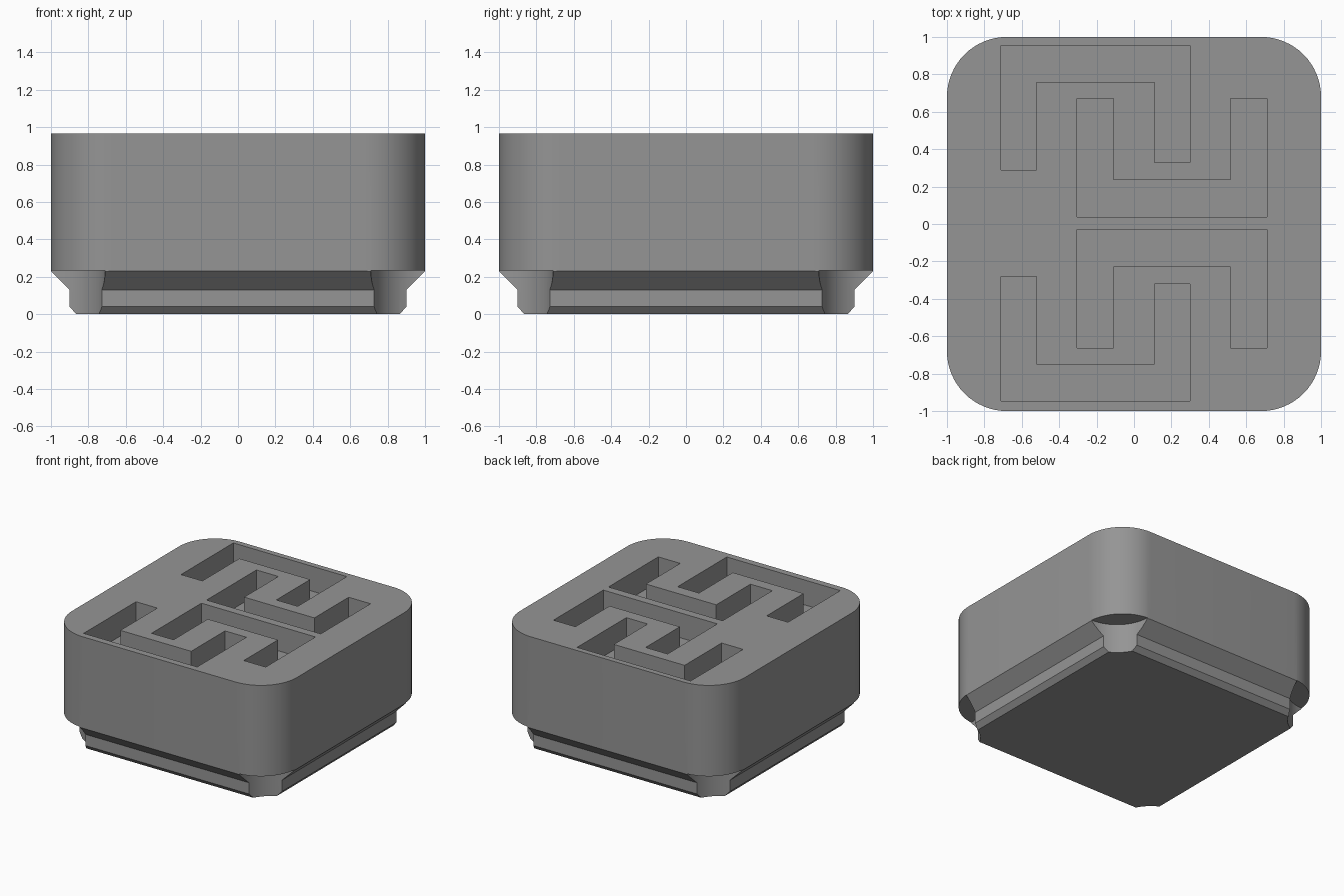
import bpy, bmesh, math

if "Cube" in bpy.data.objects:
    bpy.data.objects.remove(bpy.data.objects["Cube"])

TOP = 0.965          # height of the block
GROOVE_DEPTH = 0.2

grey = bpy.data.materials.new("mid_grey")
grey.diffuse_color = (0.3, 0.3, 0.3, 1)
grey.use_nodes = True
grey.node_tree.nodes["Principled BSDF"].inputs["Base Color"].default_value = grey.diffuse_color


def loft(name, rings):
    """Closed solid through rings of (x, y, z) points."""
    bm = bmesh.new()
    loops = [[bm.verts.new(p) for p in ring] for ring in rings]
    n = len(loops[0])
    for a, b in zip(loops, loops[1:]):
        for i in range(n):
            j = (i + 1) % n
            bm.faces.new((a[i], a[j], b[j], b[i]))
    bm.faces.new(loops[0][::-1])
    bm.faces.new(loops[-1])
    bmesh.ops.recalc_face_normals(bm, faces=bm.faces)
    mesh = bpy.data.meshes.new(name)
    bm.to_mesh(mesh)
    bm.free()
    mesh.materials.append(grey)
    obj = bpy.data.objects.new(name, mesh)
    bpy.context.collection.objects.link(obj)
    return obj


def prism(name, outline, z0, z1):
    return loft(name, [[(x, y, z) for x, y in outline] for z in (z0, z1)])


def arc(cx, cy, r, start, sweep, steps):
    return [(cx + r * math.cos(math.radians(start + sweep * i / steps)),
             cy + r * math.sin(math.radians(start + sweep * i / steps)))
            for i in range(steps + 1)]


def square(h, z):
    return [(-h, -h, z), (h, -h, z), (h, h, z), (-h, h, z)]


def cut(obj, cutter, operation="DIFFERENCE"):
    mod = obj.modifiers.new("cut", "BOOLEAN")
    mod.operation = operation
    mod.solver = "EXACT"
    mod.object = cutter
    bpy.context.view_layer.objects.active = obj
    bpy.ops.object.modifier_apply(modifier=mod.name)
    bpy.data.objects.remove(cutter, do_unlink=True)


# stepped foot flaring out at 45 degrees into the block
block = loft("block", [square(0.865, 0), square(0.9, 0.04), square(0.9, 0.13),
                       square(1.1, 0.33), square(1.1, 1.2)])

# rounded-square outer wall
R = 0.32
outline = []
for k, (sx, sy) in enumerate([(1, 1), (-1, 1), (-1, -1), (1, -1)]):
    outline += arc(sx * (1 - R), sy * (1 - R), R, 90 * k, 90, 16)
cut(block, prism("outer_wall", outline, -0.2, TOP), "INTERSECT")

# concave notches under the four corners
for sx in (-1, 1):
    for sy in (-1, 1):
        circle = arc(sx, sy, 0.29, 0, 360, 64)[:-1]
        cut(block, prism("corner_notch", circle, -0.2, 0.234))

# interlocking grooves in the top, mirrored front to back
long_groove = [(-0.71, 0.955), (-0.71, 0.29), (-0.52, 0.29), (-0.52, 0.76),
               (0.11, 0.76), (0.11, 0.33), (0.30, 0.33), (0.30, 0.955)]
fork_groove = [(-0.305, 0.67), (-0.305, 0.037), (0.71, 0.037), (0.71, 0.67),
               (0.515, 0.67), (0.515, 0.235), (-0.11, 0.235), (-0.11, 0.67)]
for shape in (long_groove, fork_groove):
    for side in (1, -1):
        points = [(x, side * (y - 0.004) + 0.004) for x, y in shape]
        cut(block, prism("groove", points, TOP - GROOVE_DEPTH, TOP + 0.2))

# smooth corners, crisp edges
bpy.ops.object.select_all(action="DESELECT")
block.select_set(True)
bpy.context.view_layer.objects.active = block
bpy.ops.object.shade_smooth_by_angle(angle=math.radians(25))
